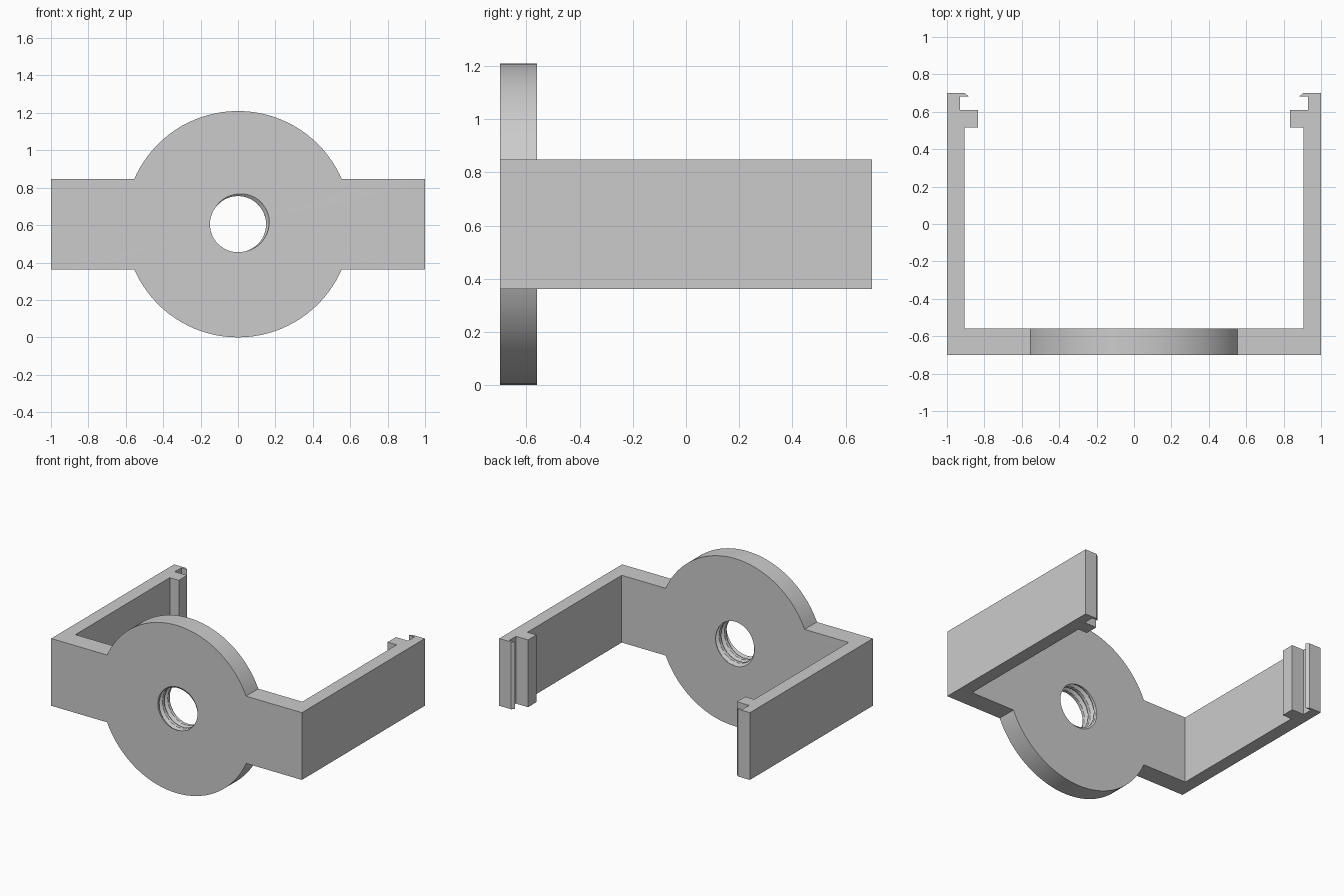
import bpy, bmesh, math
from mathutils import Vector

if "Cube" in bpy.data.objects:
    bpy.data.objects.remove(bpy.data.objects["Cube"])

CZ = 0.605            # hub centre height
HUB_R = 0.605
HALF_H = 0.2425       # half height of the band
Y0, Y1 = -0.70, -0.56 # front plate thickness
INNER_X = 0.905       # inner wall of the arms
PITCH, MINOR, DEPTH = 0.06, 0.15, 0.02

grey = bpy.data.materials.new("grey plastic")
grey.diffuse_color = (0.6, 0.6, 0.6, 1)
grey.use_nodes = True
grey.node_tree.nodes["Principled BSDF"].inputs["Base Color"].default_value = grey.diffuse_color


def make_object(name, bm, smooth=False):
    mesh = bpy.data.meshes.new(name)
    bmesh.ops.recalc_face_normals(bm, faces=bm.faces)
    bm.to_mesh(mesh)
    bm.free()
    mesh.materials.append(grey)
    ob = bpy.data.objects.new(name, mesh)
    bpy.context.collection.objects.link(ob)
    if smooth:
        bpy.context.view_layer.objects.active = ob
        ob.select_set(True)
        bpy.ops.object.shade_smooth_by_angle(angle=math.radians(25))
        ob.select_set(False)
    return ob


def outline_radius(a):
    """Outline of the hub joined to the horizontal band."""
    c, s = abs(math.cos(a)), abs(math.sin(a))
    band = min(INNER_X / max(c, 1e-6), HALF_H / max(s, 1e-6))
    return max(HUB_R, band)


def thread_radius(a, y):
    """Right-handed screw thread inside the hole."""
    t = ((y - Y0) / PITCH + (a - math.radians(35)) / math.tau) % 1.0
    wave = 1 - 2 * min(t, 1 - t)
    return MINOR + DEPTH * min(1, max(0, (wave - 0.4) / 0.5))


# Front plate: hub and band with a threaded hole
notch = math.asin(HALF_H / HUB_R)
corner = math.atan2(HALF_H, INNER_X)
angles = {round(i * math.tau / 96, 6) for i in range(96)}
for a in (notch, corner):
    angles |= {round(v, 6) for v in (a, math.pi - a, math.pi + a, math.tau - a)}
angles = sorted(angles)

bm = bmesh.new()


def ring(y, radius):
    return [bm.verts.new((radius(a) * math.cos(a), y, CZ + radius(a) * math.sin(a)))
            for a in angles]


ROWS = 42
rings = [ring(Y0, outline_radius)]
for i in range(ROWS + 1):
    y = Y0 + (Y1 - Y0) * i / ROWS
    rings.append(ring(y, lambda a: thread_radius(a, y)))
rings.append(ring(Y1, outline_radius))
n = len(angles)
for k, r in enumerate(rings):
    q = rings[(k + 1) % len(rings)]
    for i in range(n):
        j = (i + 1) % n
        # the band ends stay open where the arms join
        if k == len(rings) - 1 and min(abs(r[i].co.x), abs(r[j].co.x)) > INNER_X - 0.001:
            continue
        bm.faces.new((r[i], r[j], q[j], q[i]))
make_object("front_plate", bm, True)

# Side arms with a locating rib and a hooked tip
profile = [(INNER_X, Y0), (1, Y0), (1, 0.70), (0.905, 0.70), (0.885, 0.683),
           (0.93, 0.683), (0.93, 0.61), (0.833, 0.61), (0.833, 0.515),
           (INNER_X, 0.515), (INNER_X, Y1)]
for name, side in (("right_arm", 1), ("left_arm", -1)):
    bm = bmesh.new()
    low, high = ([bm.verts.new((side * x, y, CZ + dz)) for x, y in profile]
                 for dz in (-HALF_H, HALF_H))
    bm.faces.new(low)
    bm.faces.new(high)
    for i in range(len(profile) - 1):
        bm.faces.new((low[i], low[i + 1], high[i + 1], high[i]))
    make_object(name, bm)
